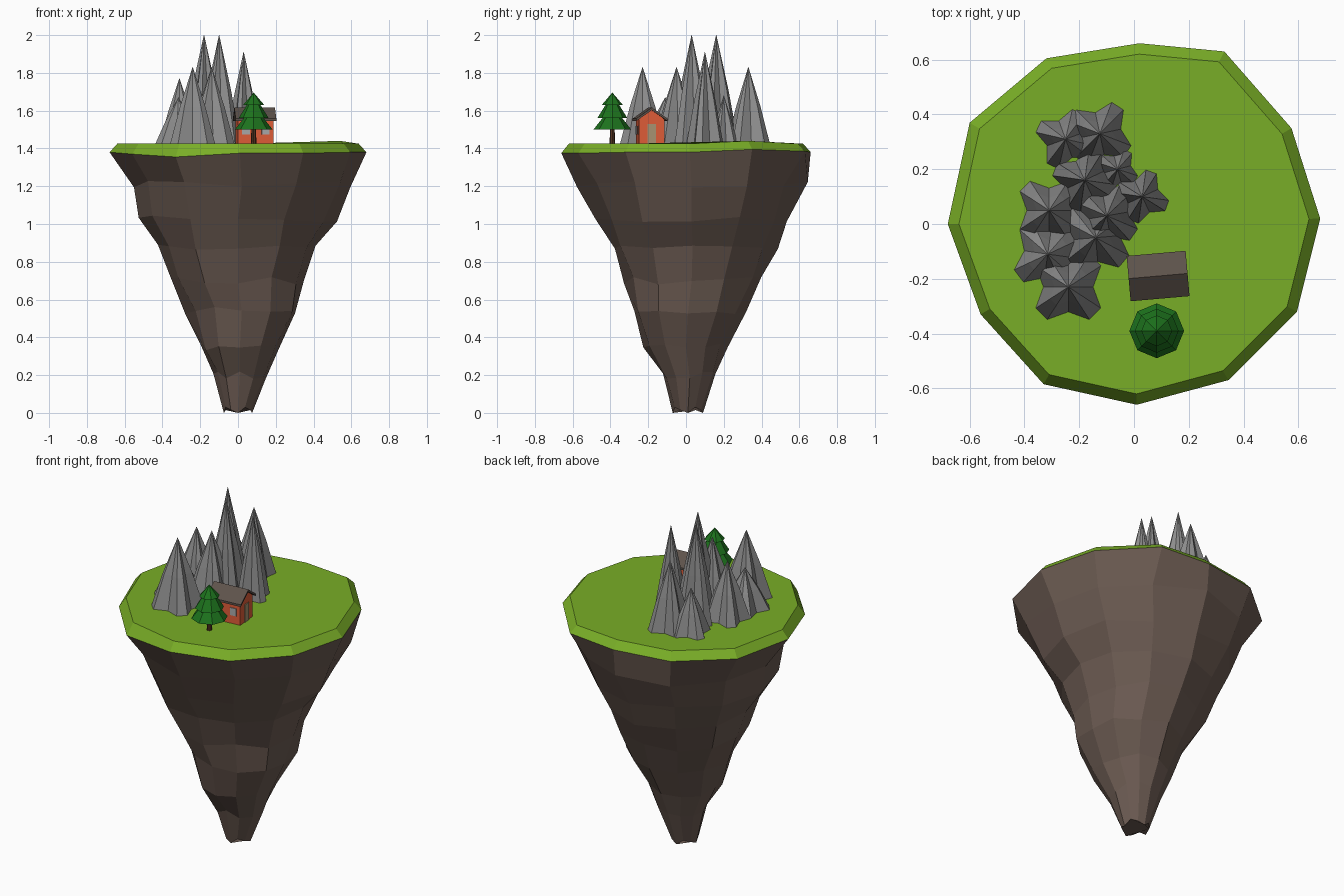
import bpy, bmesh, random
from math import sin, cos, pi, radians
from mathutils import Matrix, Vector

if "Cube" in bpy.data.objects:
    bpy.data.objects.remove(bpy.data.objects["Cube"])

random.seed(4)


def mat(name, rgb):
    m = bpy.data.materials.new(name)
    m.diffuse_color = (*rgb, 1)
    m.use_nodes = True
    m.node_tree.nodes["Principled BSDF"].inputs["Base Color"].default_value = m.diffuse_color
    return m


GRASS = mat("grass", (0.19, 0.42, 0.02))
EARTH = mat("earth", (0.15, 0.105, 0.085))
STONE = mat("stone", (0.27, 0.27, 0.27))
RED = mat("red", (0.75, 0.11, 0.04))
ROOF = mat("roof", (0.11, 0.085, 0.07))
TAN = mat("tan", (0.4, 0.3, 0.17))
GLASS = mat("glass", (0.4, 0.4, 0.4))
LEAF = mat("leaf", (0.012, 0.17, 0.012))
BARK = mat("bark", (0.09, 0.035, 0.015))


def loft(name, rings, material, matrix=Matrix()):
    """Skin a stack of equal-length point rings and cap both ends."""
    bm = bmesh.new()
    rows = [[bm.verts.new(matrix @ Vector(p)) for p in r] for r in rings]
    n = len(rows[0])
    for a, b in zip(rows, rows[1:]):
        for i in range(n):
            j = (i + 1) % n
            bm.faces.new((a[i], a[j], b[j], b[i]))
    bm.faces.new(rows[0])
    bm.faces.new(rows[-1])
    bmesh.ops.remove_doubles(bm, verts=bm.verts, dist=1e-5)
    bmesh.ops.recalc_face_normals(bm, faces=bm.faces)
    me = bpy.data.meshes.new(name)
    bm.to_mesh(me)
    bm.free()
    me.materials.append(material)
    ob = bpy.data.objects.new(name, me)
    bpy.context.collection.objects.link(ob)
    return ob


# Island rim, shared by the grass and the rock
rim = [(.68, .02, 1.38), (.575, .35, 1.395), (.33, .63, 1.385), (.02, .66, 1.38),
       (-.32, .605, 1.38), (-.6, .37, 1.38), (-.68, 0, 1.38), (-.56, -.33, 1.37),
       (-.33, -.585, 1.355), (.01, -.66, 1.375), (.345, -.57, 1.375), (.595, -.32, 1.38)]
top = [(x * .94, y * .94, 1.44 if 0 < i < 2 else 1.425) for i, (x, y, z) in enumerate(rim)]
loft("grass_top", [rim, top], GRASS)

# Tapering rock underneath: height, radius, centre
levels = [(1.21, .59, .02, .03), (1.03, .505, 0, .03), (.88, .43, 0, .035), (.7, .36, 0, .03),
          (.54, .295, .02, .01), (.35, .215, .01, 0), (.2, .138, .01, .02)]
rock = [rim]
for z, r, cx, cy in levels:
    ring = []
    for i in range(12):
        a, k = i * pi / 6, r * random.uniform(.95, 1.05)
        ring.append((cx + k * cos(a), cy + k * sin(a), z + random.uniform(-.02, .02)))
    rock.append(ring)
rock.append([(.075 * cos(i * pi / 6), .01 + .08 * sin(i * pi / 6), (0, .03, .015)[i % 3])
             for i in range(12)])
loft("rock_base", rock, EARTH)


# Fluted mountain spikes with four blunt lobes each
def lobed(r, z):
    pts = []
    for q in range(4):
        for ang, k in ((0, .64), (33, 1), (57, 1)):
            a = radians(q * 90 + ang)
            pts.append((k * r * cos(a), k * r * sin(a), z))
    return pts


spikes = [(-.24, -.23, 1.83, .145, 0), (-.315, -.11, 1.67, .14, -8), (-.14, -.05, 1.83, .14, 5),
          (-.31, .05, 1.77, .13, 0), (-.25, .31, 1.69, .115, 20), (-.125, .33, 1.83, .125, 12),
          (-.1, .03, 2.0, .125, 10), (-.18, .16, 2.0, .12, 25), (.03, .1, 1.91, .1, 25),
          (-.06, .2, 1.68, .08, 15)]
for n, (x, y, h, r, rot) in enumerate(spikes, 1):
    m = Matrix.Translation((x, y, 0)) @ Matrix.Rotation(radians(rot), 4, 'Z')
    loft(f"mountain_{n}", [lobed(r, 1.415), lobed(r * .55, 1.415 + (h - 1.415) * .5),
                           lobed(0.001, h)], STONE, m)

# House, built along x and turned slightly
H = Matrix.Translation((.088, -.19, 0)) @ Matrix.Rotation(radians(5), 4, 'Z')


def prism(name, profile, x0, x1, material):
    return loft(name, [[(x, y, z) for y, z in profile] for x in (x0, x1)], material, H)


def slab(name, x0, x1, y0, y1, z0, z1, material):
    return prism(name, [(y0, z0), (y1, z0), (y1, z1), (y0, z1)], x0, x1, material)


prism("house_walls", [(-.067, 1.42), (.067, 1.42), (.067, 1.555), (0, 1.606), (-.067, 1.555)],
      -.095, .095, RED)
prism("house_roof", [(-.083, 1.545), (0, 1.603), (.083, 1.545), (.083, 1.558), (0, 1.617),
                     (-.083, 1.558)], -.108, .108, ROOF)
slab("house_door", .09, .099, -.022, .022, 1.42, 1.53, TAN)
for s, side in ((-1, "left"), (1, "right")):
    slab(f"window_{side}", s * .052 - .02, s * .052 + .02, -.071, -.06, 1.475, 1.52, GLASS)

# Tree: trunk and three tiers
T = Matrix.Translation((.083, -.39, 0))


def cone(name, z0, z1, r0, r1, material):
    rings = [[(r * cos(i * pi / 4), r * sin(i * pi / 4), z) for i in range(8)]
             for r, z in ((r0, z0), (r1, z1))]
    return loft(name, rings, material, T)


cone("tree_trunk", 1.415, 1.51, .015, .012, BARK)
cone("tree_tier_low", 1.5, 1.57, .1, .045, LEAF)
cone("tree_tier_middle", 1.56, 1.64, .08, .03, LEAF)
cone("tree_tier_top", 1.63, 1.695, .056, .001, LEAF)
